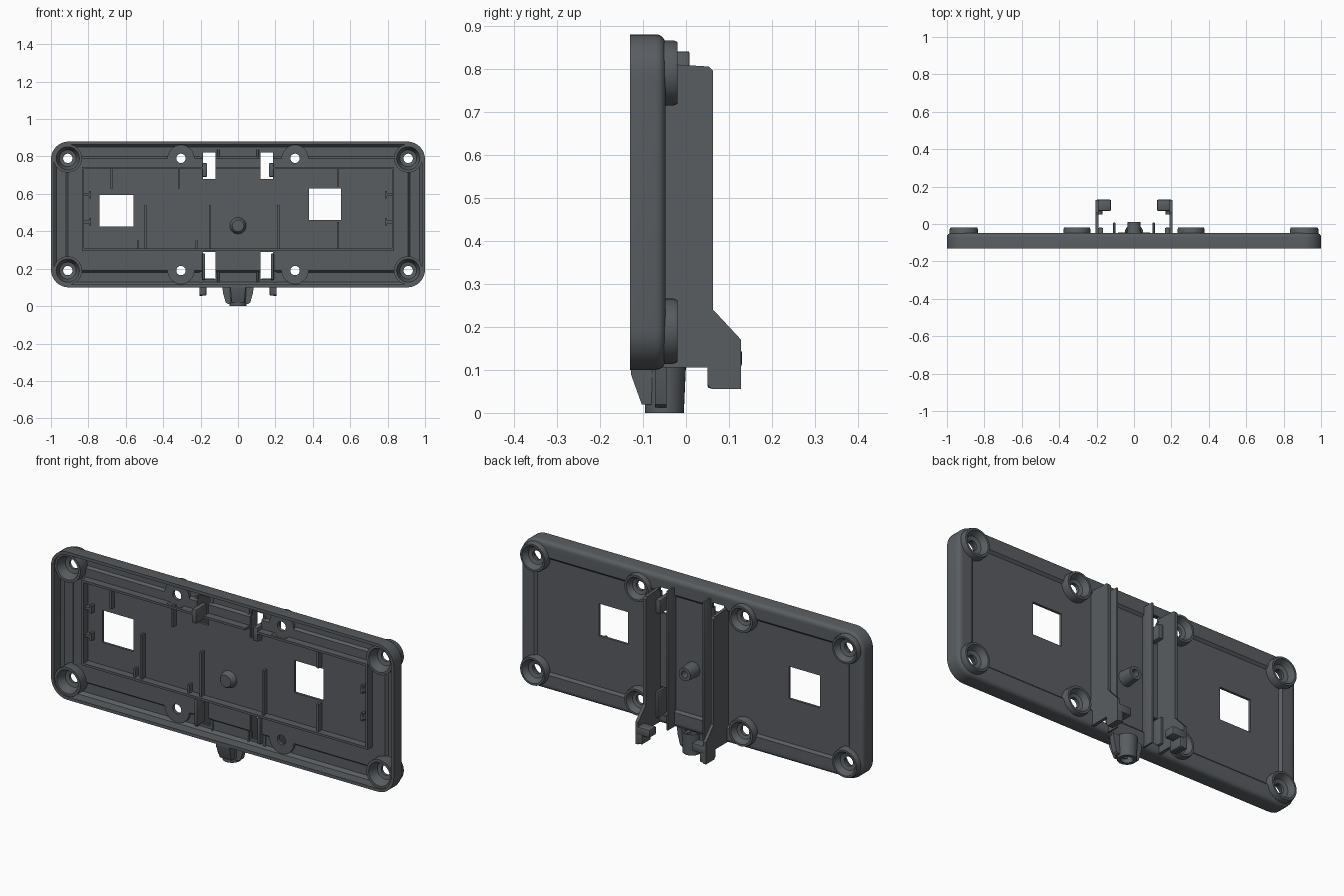
import bpy, bmesh, math
from mathutils import Vector

if "Cube" in bpy.data.objects:
    bpy.data.objects.remove(bpy.data.objects["Cube"])


def finish(name, bm, bevel=0.0):
    bmesh.ops.remove_doubles(bm, verts=bm.verts, dist=1e-5)
    bmesh.ops.recalc_face_normals(bm, faces=bm.faces)
    if bevel:
        bmesh.ops.bevel(bm, geom=bm.edges[:], offset=bevel, segments=2,
                        affect='EDGES', profile=0.5, clamp_overlap=True)
    me = bpy.data.meshes.new(name)
    bm.to_mesh(me)
    bm.free()
    ob = bpy.data.objects.new(name, me)
    bpy.context.collection.objects.link(ob)
    return ob


def loft(bm, rings, cap=False, loop=False):
    vs = [[bm.verts.new(p) for p in r] for r in rings]
    pairs = list(zip(vs, vs[1:])) + ([(vs[-1], vs[0])] if loop else [])
    for a, b in pairs:
        n = len(a)
        for i in range(n):
            bm.faces.new((a[i], a[(i + 1) % n], b[(i + 1) % n], b[i]))
    if cap:
        bm.faces.new(vs[0])
        bm.faces.new(vs[-1])


def add_box(bm, x0, x1, y0, y1, z0, z1):
    loft(bm, [[(x0, y0, z), (x1, y0, z), (x1, y1, z), (x0, y1, z)] for z in (z0, z1)], cap=True)


def box(name, *b, bevel=0.0):
    bm = bmesh.new()
    add_box(bm, *b)
    return finish(name, bm, bevel)


def circle_y(x, z, r, y, n=32):
    return [(x + r * math.cos(2 * math.pi * i / n), y, z + r * math.sin(2 * math.pi * i / n))
            for i in range(n)]


def lathe_y(name, x, z, profile):
    bm = bmesh.new()
    loft(bm, [circle_y(x, z, r, y) for r, y in profile], loop=True)
    return finish(name, bm)


def rounded_ring(inset, y, n=8):
    hx, hz, r = 1 - inset, 0.39 - inset, max(0.095 - inset, 0.006)
    pts = []
    for k, (sx, sz) in enumerate(((1, 1), (-1, 1), (-1, -1), (1, -1))):
        for i in range(n + 1):
            a = math.pi / 2 * (k + i / n)
            pts.append((sx * (hx - r) + r * math.cos(a), y, 0.49 + sz * (hz - r) + r * math.sin(a)))
    return pts


# Face plate: thin shell with rounded outer wall, raised rear border and flat floor
fillet = [(0.022 - 0.022 * math.cos(t * math.pi / 8), -0.07 + 0.022 * math.sin(t * math.pi / 8))
          for t in range(5)]
profile = [(0.09, -0.073), (0.08, -0.06), (0.03, -0.06), (0.016, -0.075), (0.016, -0.13),
           (0, -0.13)] + fillet + [(0.08, -0.048), (0.092, -0.06)]
bm = bmesh.new()
loft(bm, [rounded_ring(i, y) for i, y in profile], cap=True)
plate = finish("face_plate", bm)

# Inner pocket frame on the front
bm = bmesh.new()
rings = []
for d, y in ((0, -0.065), (0, -0.112), (0.012, -0.112), (0.012, -0.065)):
    x, a, b = 0.835 - d, 0.295 + d, 0.745 - d
    rings.append([(-x, y, a), (x, y, a), (x, y, b), (-x, y, b)])
loft(bm, rings, loop=True)
pocket = finish("pocket_wall", bm)

# Openings: two windows, four slots, eight screw holes
screws = [(x, z) for x in (-0.91, -0.305, 0.305, 0.91) for z in (0.19, 0.79)]
bm = bmesh.new()
add_box(bm, -0.74, -0.56, -0.2, 0.1, 0.425, 0.595)
add_box(bm, 0.38, 0.55, -0.2, 0.1, 0.46, 0.63)
for s in (-1, 1):
    for z0, z1 in ((0.145, 0.29), (0.68, 0.82)):
        add_box(bm, *sorted((s * 0.12, s * 0.188)), -0.2, 0.1, z0, z1)
for x, z in screws:
    loft(bm, [circle_y(x, z, 0.062, -0.1), circle_y(x, z, 0.062, 0.0)], cap=True)
cutter = finish("opening_cutter", bm)
cutter.hide_render = True
for ob in (plate, pocket):
    m = ob.modifiers.new("openings", 'BOOLEAN')
    m.operation, m.solver, m.object = 'DIFFERENCE', 'EXACT', cutter
    bpy.context.view_layer.objects.active = ob
    bpy.ops.object.modifier_apply(modifier=m.name)
bpy.data.objects.remove(cutter)

# Screw cups: deep ones on the corners, rear only in the middle
for x, z in screws:
    if abs(x) > 0.5:
        p = [(0.076, -0.122), (0.076, -0.03), (0.072, -0.02), (0.062, -0.02), (0.045, -0.05),
             (0.025, -0.056), (0.025, -0.07), (0.045, -0.075), (0.062, -0.122)]
    else:
        p = [(0.072, -0.073), (0.072, -0.03), (0.069, -0.02), (0.058, -0.02), (0.042, -0.05),
             (0.025, -0.056), (0.025, -0.073)]
    lathe_y("screw_cup", x, z, p)

# Vertical stiffening ribs in the pocket: x, z start, z end
for x, z0, z1 in ((-0.675, 0.63, 0.74), (-0.315, 0.63, 0.74), (0.535, 0.64, 0.74),
                  (-0.495, 0.3, 0.54), (-0.15, 0.3, 0.54), (0.215, 0.3, 0.54),
                  (0.535, 0.3, 0.45), (-0.535, 0.3, 0.35), (-0.22, 0.3, 0.35)):
    box("pocket_rib", x - 0.006, x + 0.006, -0.1, -0.065, z0, z1)

# Mirrored parts
for s in (-1, 1):
    def mbox(name, x0, x1, *rest, bevel=0.0):
        box(name, *sorted((s * x0, s * x1)), *rest, bevel=bevel)

    # End tabs in the pocket
    for z in (0.45, 0.595):
        mbox("end_tab", 0.785, 0.83, -0.1, -0.065, z - 0.007, z + 0.007)
        mbox("end_tab_lip", 0.785, 0.797, -0.1, -0.065, z - 0.02, z + 0.02)

    # Rear bracket wall with kicked-out foot
    prof = [(-0.065, 0.105), (0.05, 0.105), (0.05, 0.065), (0.06, 0.055), (0.128, 0.055),
            (0.128, 0.17), (0.063, 0.24), (0.063, 0.795), (0.053, 0.805), (-0.065, 0.812)]
    bm = bmesh.new()
    loft(bm, [[(s * x, y, z) for y, z in prof] for x in (0.19, 0.206)], cap=True)
    finish("bracket_wall", bm)
    mbox("bracket_foot", 0.168, 0.204, 0.05, 0.127, 0.057, 0.12, bevel=0.006)
    mbox("bracket_hook", 0.122, 0.204, 0.07, 0.13, 0.105, 0.148, bevel=0.008)

    # Front clips beside the slots
    mbox("slot_clip_upper", 0.165, 0.192, -0.112, -0.02, 0.69, 0.765, bevel=0.006)
    mbox("slot_clip_lower", 0.176, 0.192, -0.09, -0.02, 0.14, 0.28, bevel=0.004)

    # Centre panel side ribs on the back
    mbox("centre_rib", 0.1, 0.111, -0.065, 0.008, 0.105, 0.84, bevel=0.003)

# Centre boss, hollow at the back and solid at the front
lathe_y("centre_boss", 0, 0.43, [(0.04, -0.065), (0.034, 0.012), (0.018, 0.012), (0.018, -0.06)])
bm = bmesh.new()
loft(bm, [circle_y(0, 0.43, r, y) for r, y in ((0.045, -0.07), (0.037, -0.098), (0.031, -0.104))],
     cap=True)
finish("centre_post", bm)

# Bottom spigot: hollow tube with tapered gusset and side fins
bm = bmesh.new()
loft(bm, [[(r * math.cos(i * math.pi / 16), -0.05 + r * math.sin(i * math.pi / 16), z)
           for i in range(32)]
          for r, z in ((0.05, 0.112), (0.045, 0), (0.028, 0), (0.028, 0.09))], loop=True)
finish("spigot_tube", bm)
bm = bmesh.new()
loft(bm, [[(-x, y0, z), (x, y0, z), (x, -0.07, z), (-x, -0.07, z)]
          for x, y0, z in ((0.04, -0.128, 0.108), (0.04, -0.128, 0.09), (0.034, -0.103, 0.02))],
     cap=True)
finish("spigot_gusset", bm)
for s in (-1, 1):
    bm = bmesh.new()
    fin = [(0.035, 0.11), (0.085, 0.11), (0.08, 0.07), (0.066, 0.02), (0.055, 0.012), (0.035, 0.012)]
    loft(bm, [[(s * x, y, z) for x, z in fin] for y in (-0.072, -0.045)], cap=True)
    finish("spigot_fin", bm)

# Smooth shading with sharp edges kept, dark grey plastic
mat = bpy.data.materials.new("dark_grey")
mat.diffuse_color = (0.1, 0.11, 0.12, 1)
mat.use_nodes = True
mat.node_tree.nodes["Principled BSDF"].inputs["Base Color"].default_value = mat.diffuse_color
for ob in bpy.context.scene.objects:
    ob.data.materials.clear()
    ob.data.materials.append(mat)
    ob.select_set(True)
bpy.context.view_layer.objects.active = plate
bpy.ops.object.shade_smooth_by_angle(angle=math.radians(35))
